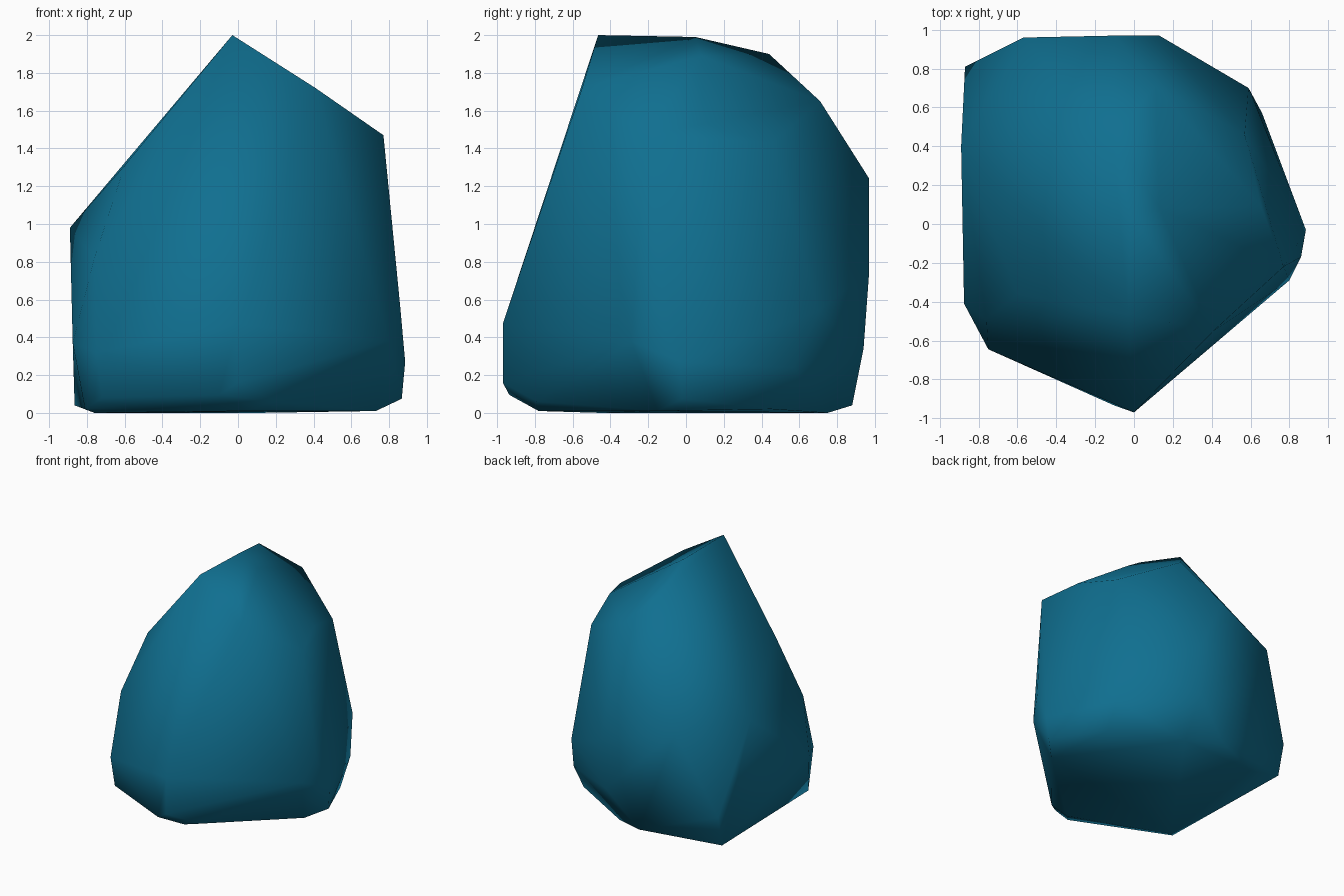
import bpy, bmesh

# Corner points of the boulder, grouped by level; the hull supplies the facets
base = [(-0.76, -0.45, 0), (0.04, -0.78, 0.01), (0.73, -0.15, 0.01), (0.65, 0.45, 0.02),
        (0.1, 0.75, 0), (-0.6, 0.72, 0)]
rim = [(-0.81, -0.49, 0.02), (-0.72, -0.63, 0.08), (-0.1, -0.935, 0.095), (0.19, -0.79, 0.06),
       (0.867, -0.02, 0.075), (-0.17, 0.88, 0.04), (-0.865, 0.75, 0.04)]
belt = [(0, -0.97, 0.16), (0, -0.97, 0.47), (-0.75, -0.645, 0.32), (-0.875, -0.41, 0.37),
        (-0.87, 0.81, 0.3), (0.1, 0.94, 0.34), (0.66, 0.57, 0.24), (0.59, 0.70, 0.54),
        (0.885, -0.03, 0.27), (0.86, -0.17, 0.55), (0.80, -0.29, 0.38)]
shoulder = [(-0.76, -0.49, 0.82), (-0.89, 0.4, 0.98), (-0.57, 0.96, 0.99), (0.13, 0.97, 0.75),
            (-0.1, 0.97, 1.24), (-0.6, -0.36, 1.31), (0.57, 0.46, 1.43), (0.77, -0.22, 1.47),
            (0.655, 0.09, 1.53)]
crown = [(0.11, 0.71, 1.65), (0.41, -0.55, 1.72), (0.13, 0.08, 1.89), (-0.11, 0.44, 1.90),
         (-0.02, 0.05, 1.99), (-0.03, -0.465, 2.0)]

# Boulder as a convex hull
bm = bmesh.new()
for p in base + rim + belt + shoulder + crown:
    bm.verts.new(p)
hull = bmesh.ops.convex_hull(bm, input=bm.verts[:])
bmesh.ops.delete(bm, geom=[v for v in bm.verts if not v.link_faces], context='VERTS')
bmesh.ops.recalc_face_normals(bm, faces=bm.faces[:])
for f in bm.faces:
    f.smooth = True
mesh = bpy.data.meshes.new("boulder")
bm.to_mesh(mesh)
bm.free()
boulder = bpy.data.objects.new("boulder", mesh)
bpy.context.collection.objects.link(boulder)

# Single teal stone colour
stone = bpy.data.materials.new("teal_stone")
stone.diffuse_color = (0.005, 0.16, 0.28, 1)
mesh.materials.append(stone)
